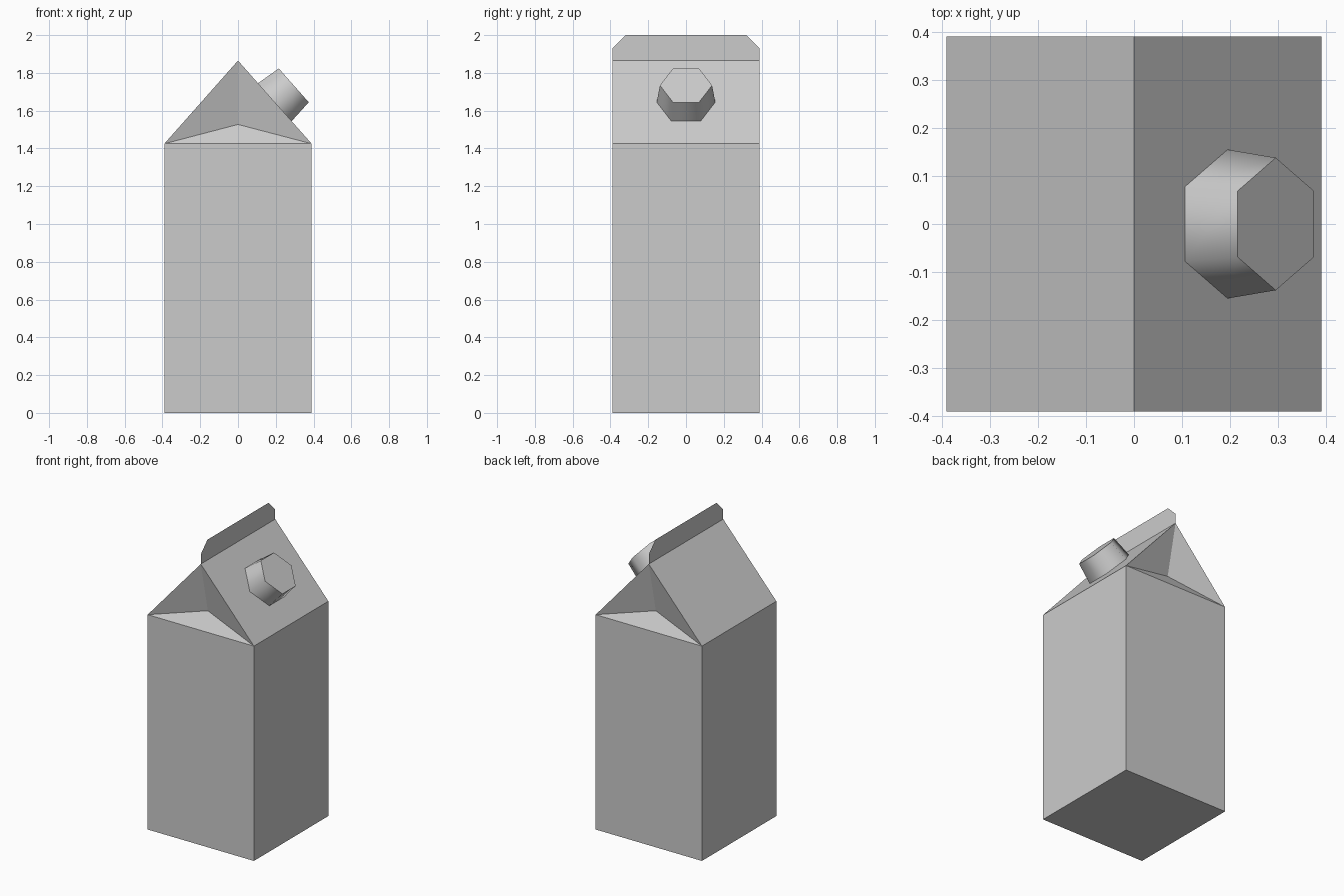
import bpy, bmesh, math

if "Cube" in bpy.data.objects:
    bpy.data.objects.remove(bpy.data.objects["Cube"])

W = 0.39            # half width
SHOULDER = 1.425    # top of straight walls
RIDGE = 1.865       # gable ridge height
TUCK_Y, TUCK_Z = 0.316, 1.527   # folded-in point of each gable end


def make_object(name, verts, faces):
    mesh = bpy.data.meshes.new(name)
    mesh.from_pydata(verts, [], faces)
    bm = bmesh.new()
    bm.from_mesh(mesh)
    bmesh.ops.recalc_face_normals(bm, faces=bm.faces)
    bm.to_mesh(mesh)
    bm.free()
    obj = bpy.data.objects.new(name, mesh)
    bpy.context.collection.objects.link(obj)
    return obj


# Carton body: square walls, sloped roof and tucked gable ends
corners = [(-W, -W), (W, -W), (W, W), (-W, W)]
verts = [(x, y, z) for z in (0, SHOULDER) for x, y in corners]
verts += [(0, -W, RIDGE), (0, W, RIDGE), (0, -TUCK_Y, TUCK_Z), (0, TUCK_Y, TUCK_Z)]
faces = [(3, 2, 1, 0)]
faces += [(i, (i + 1) % 4, (i + 1) % 4 + 4, i + 4) for i in range(4)]
faces += [(5, 6, 9, 8), (7, 4, 8, 9)]
for left, right, ridge, tuck in ((4, 5, 8, 10), (6, 7, 9, 11)):
    faces += [(left, right, tuck), (left, tuck, ridge), (right, ridge, tuck)]
make_object("carton_body", verts, faces)

# Sealed top flap: a thin sheet with clipped corners
profile = [(-W, RIDGE), (W, RIDGE), (W, 1.93), (0.32, 2.0), (-0.32, 2.0), (-W, 1.93)]
make_object("top_flap", [(0, y, z) for y, z in profile], [tuple(range(6))])

# Six-sided screw cap standing square to the right roof slope
tilt = math.atan2(RIDGE - SHOULDER, W)
height = 0.134
base_x = 0.195
base_z = RIDGE - base_x * (RIDGE - SHOULDER) / W
bpy.ops.mesh.primitive_cone_add(
    vertices=6, radius1=0.155, radius2=0.138, depth=height,
    location=(base_x + math.sin(tilt) * height / 2, 0,
              base_z + math.cos(tilt) * height / 2),
    rotation=(0, tilt, 0))
cap = bpy.context.object
cap.name = "screw_cap"
bpy.ops.object.shade_smooth_by_angle(angle=math.radians(65))
